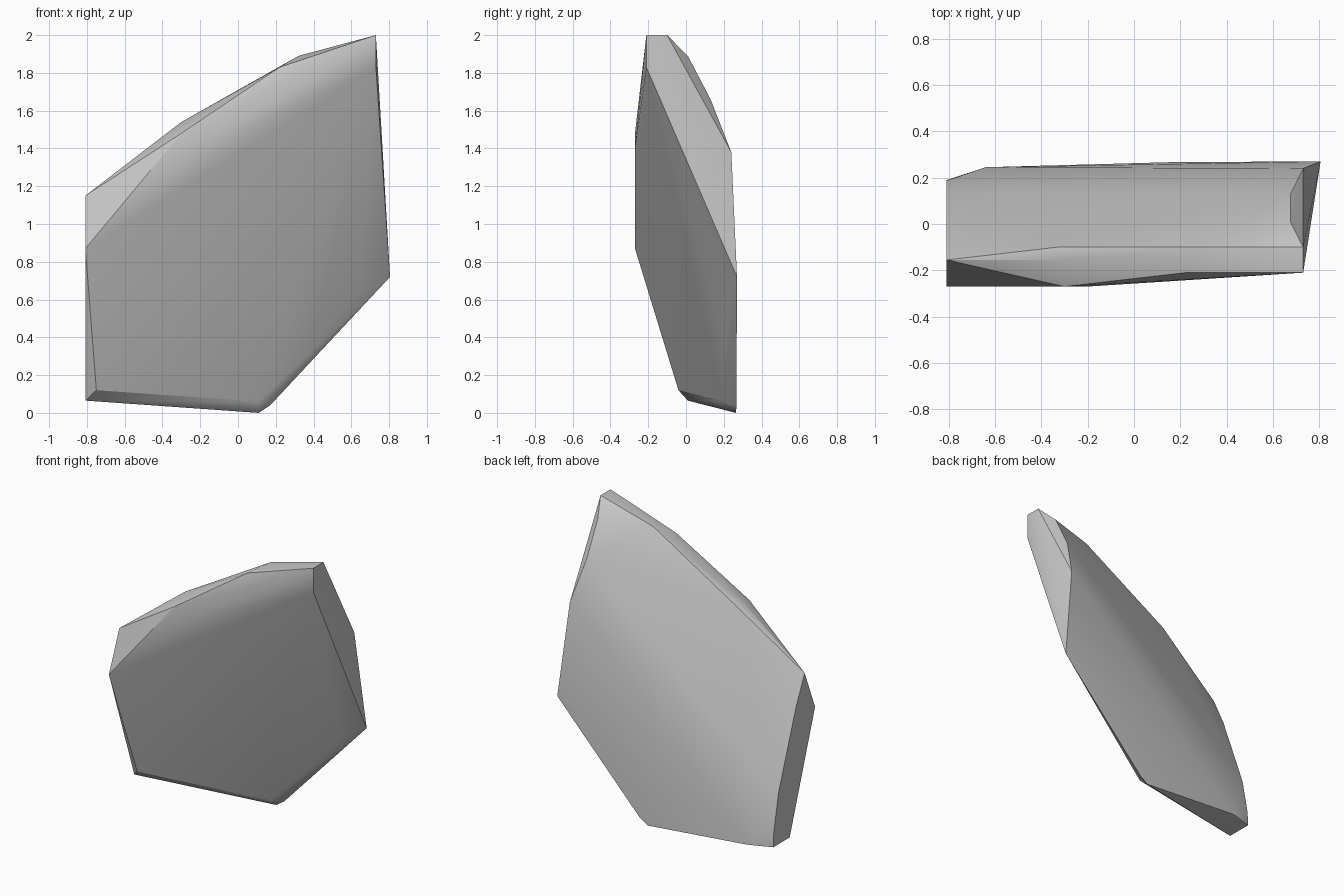
import bpy
import bmesh
import math

default_cube = bpy.data.objects.get("Cube")
if default_cube:
    bpy.data.objects.remove(default_cube, do_unlink=True)


def make_material(name, colour):
    material = bpy.data.materials.new(name)
    material.use_nodes = True
    material.diffuse_color = colour
    shader = material.node_tree.nodes["Principled BSDF"]
    shader.inputs["Base Color"].default_value = colour
    shader.inputs["Roughness"].default_value = 0.9
    return material


def at_x(x, profile):
    """Place a (y, z) profile in the upright plane at x."""
    return [(x, y, z) for y, z in profile]


# Left end: curved back running down to the foot, then the front corner
corners = at_x(-0.808, [(-0.155, 1.15), (-0.06, 0.95), (0.135, 0.42), (0.187, 0.16),
                        (0.19, 0.065), (0.01, 0.065), (-0.27, 0.87)])

# Right end: blunt tip, rounded back and lower point
corners += at_x(0.73, [(-0.21, 1.83), (-0.21, 2.0), (-0.10, 2.0), (0.24, 1.38)])
corners += at_x(0.675, [(0.01, 1.89), (0.13, 1.66)])
corners += at_x(0.805, [(0.27, 0.72)])

# Top ridge, back edge then front edge
corners += [(0.32, -0.10, 1.89), (-0.33, -0.10, 1.50), (-0.30, -0.155, 1.54)]
corners += [(0.22, -0.21, 1.83), (-0.30, -0.27, 1.48), (-0.20, -0.27, 1.40)]

# Rounded lower right edge of the front
corners += [(0.64, 0.215, 0.64), (0.40, 0.21, 0.36)]

# Narrow foot with a chipped front edge
corners += [(-0.75, -0.04, 0.12), (0.11, 0.19, 0.06), (0.11, 0.265, 0.0),
            (0.17, 0.267, 0.04), (-0.64, 0.245, 0.06)]

# Wrap the corners into one solid slab
bm = bmesh.new()
for corner in corners:
    bm.verts.new(corner)
hull = bmesh.ops.convex_hull(bm, input=bm.verts)
loose = [v for v in hull["geom_interior"] if isinstance(v, bmesh.types.BMVert)]
bmesh.ops.delete(bm, geom=loose, context="VERTS")
bmesh.ops.recalc_face_normals(bm, faces=bm.faces)

mesh = bpy.data.meshes.new("rock_slab")
bm.to_mesh(mesh)
bm.free()
mesh.materials.append(make_material("stone grey", (0.57, 0.57, 0.57, 1.0)))
rock = bpy.data.objects.new("rock_slab", mesh)
bpy.context.collection.objects.link(rock)

# Soft faces with crisp chipped edges
bpy.ops.object.select_all(action="DESELECT")
rock.select_set(True)
bpy.context.view_layer.objects.active = rock
bpy.ops.object.shade_smooth_by_angle(angle=math.radians(30))
weighted = rock.modifiers.new("broad_faces", "WEIGHTED_NORMAL")
weighted.keep_sharp = True
